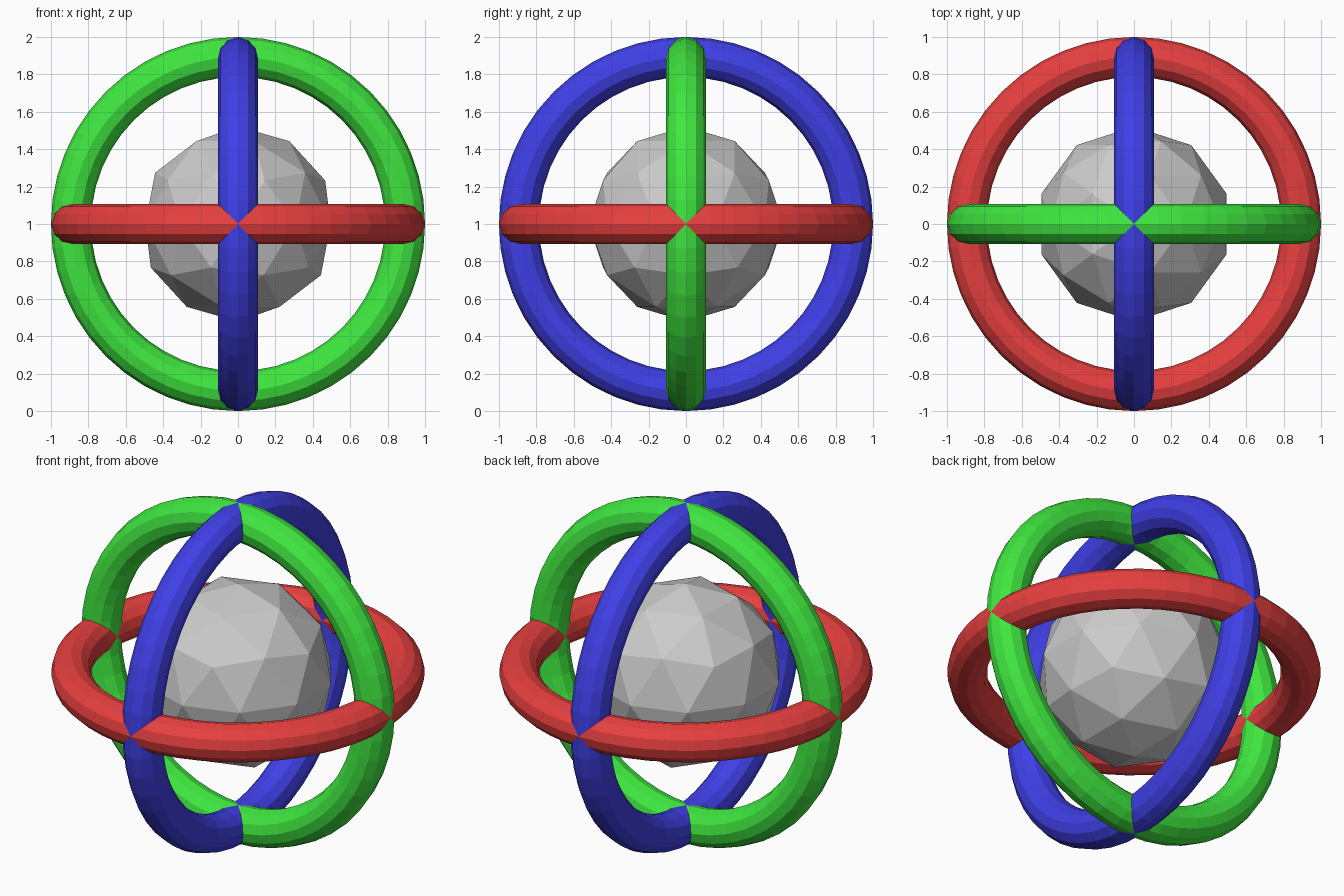
import bpy
from math import pi

if "Cube" in bpy.data.objects:
    bpy.data.objects.remove(bpy.data.objects["Cube"])

CENTRE = (0, 0, 1)


def make_ring(name, rotation, colour):
    bpy.ops.mesh.primitive_torus_add(
        major_radius=0.893, minor_radius=0.107,
        major_segments=48, minor_segments=12,
        location=CENTRE, rotation=rotation)
    ring = bpy.context.object
    ring.name = name
    bpy.ops.object.shade_flat()
    mat = bpy.data.materials.new(name + "_paint")
    mat.diffuse_color = (*colour, 1)
    mat.use_nodes = True
    mat.node_tree.nodes["Principled BSDF"].inputs["Base Color"].default_value = mat.diffuse_color
    ring.data.materials.append(mat)


# Three interlocking rings, one per plane
make_ring("horizontal_ring", (0, 0, 0), (0.8, 0.05, 0.05))
make_ring("front_ring", (pi / 2, 0, 0), (0.05, 0.8, 0.05))
make_ring("side_ring", (0, pi / 2, 0), (0.05, 0.05, 0.8))

# Faceted core ball
bpy.ops.mesh.primitive_ico_sphere_add(subdivisions=2, radius=0.521, location=CENTRE)
bpy.context.object.name = "core_ball"
